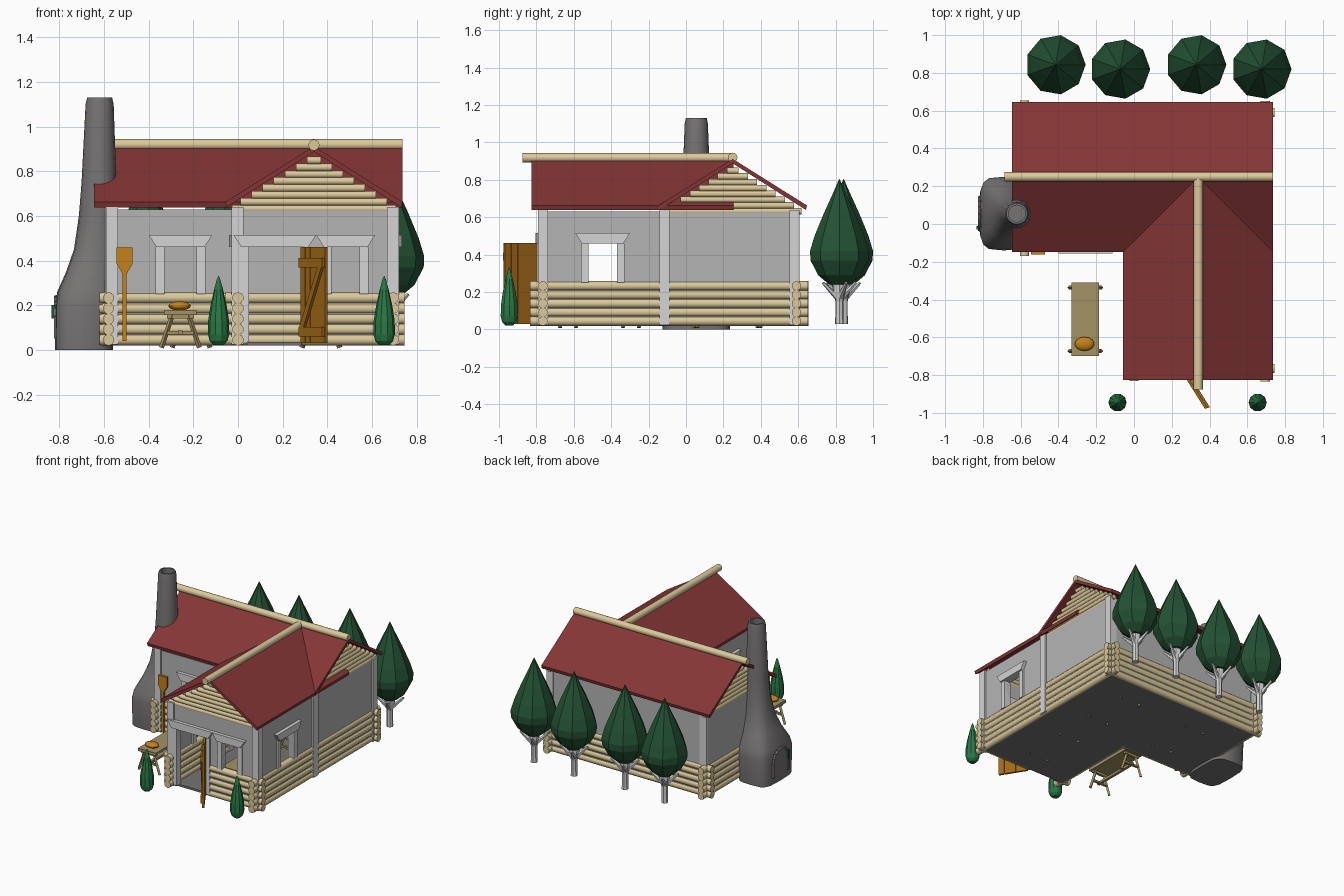
import bpy, bmesh, math
from mathutils import Vector, Matrix

if "Cube" in bpy.data.objects:
    bpy.data.objects.remove(bpy.data.objects["Cube"])

def mat(name, *rgb):
    m = bpy.data.materials.new(name)
    m.diffuse_color = (*rgb, 1)
    m.use_nodes = True
    m.node_tree.nodes["Principled BSDF"].inputs["Base Color"].default_value = m.diffuse_color
    return m

RED = mat("roof red", .235, .036, .036)
LOG = mat("pale log", .72, .59, .33)
TAN = mat("table tan", .37, .29, .13)
BROWN = mat("door brown", .36, .14, .008)
ORANGE = mat("baked orange", .56, .22, .01)
STONE = mat("stone grey", .18, .17, .17)
PINE = mat("dark green", .017, .085, .035)
SHRUB = mat("shrub green", .022, .19, .06)
WALL = mat("wall grey", .46, .46, .46)
TRIM = mat("trim light grey", .66, .66, .66)

# ---------- helpers ----------
def make(name, bm, m, smooth=False):
    bmesh.ops.recalc_face_normals(bm, faces=bm.faces)
    me = bpy.data.meshes.new(name)
    bm.to_mesh(me); bm.free()
    me.materials.append(m)
    o = bpy.data.objects.new(name, me)
    bpy.context.collection.objects.link(o)
    if smooth:
        bpy.ops.object.select_all(action='DESELECT')
        o.select_set(True)
        bpy.context.view_layer.objects.active = o
        bpy.ops.object.shade_smooth_by_angle(angle=math.radians(40))
    return o

def loft(bm, rings, caps=True):
    rs = [[bm.verts.new(p) for p in r] for r in rings]
    n = len(rs[0])
    for a, b in zip(rs, rs[1:]):
        for i in range(n):
            bm.faces.new((a[i], a[(i+1) % n], b[(i+1) % n], b[i]))
    if caps:
        bm.faces.new(rs[0][::-1]); bm.faces.new(rs[-1])

def prism(bm, axis, pts, a, b):
    """Extrude a (u, z) outline along x or y."""
    f = (lambda t, u, z: (t, u, z)) if axis == 'x' else (lambda t, u, z: (u, t, z))
    loft(bm, [[f(t, *p) for p in pts] for t in (a, b)])

def box(bm, x0, x1, y0, y1, z0, z1):
    prism(bm, 'x', [(y0, z0), (y1, z0), (y1, z1), (y0, z1)], x0, x1)

def rod(bm, p, q, r1, r2=None, n=10):
    p, q = Vector(p), Vector(q)
    d = q - p
    M = Matrix.Translation((p+q)/2) @ d.to_track_quat('Z', 'Y').to_matrix().to_4x4()
    bmesh.ops.create_cone(bm, cap_ends=True, segments=n, radius1=r1,
                          radius2=r1 if r2 is None else r2, depth=d.length, matrix=M)

def lathe(bm, x, y, prof, n):
    loft(bm, [[(x + r*math.cos(2*math.pi*i/n), y + r*math.sin(2*math.pi*i/n), z)
               for i in range(n)] for z, r in prof])

def along(axis, t, f, z):
    return (t, f, z) if axis == 'x' else (f, t, z)

def slab(bm, axis, f, a, b, d0, d1, z0, z1):
    if axis == 'x': box(bm, a, b, f+d0, f+d1, z0, z1)
    else: box(bm, f+d0, f+d1, a, b, z0, z1)

X0, X1, X2 = -.58, 0, .695
Y0, Y1, Y2 = -.765, -.115, .59

# ---------- floor ----------
bm = bmesh.new()
box(bm, X0, X2, Y1, Y2, .02, .035)
box(bm, X1, X2, Y0, Y1, .02, .035)
make("floor", bm, STONE)

# ---------- walls with openings, frames with flared lintels ----------
# axis, fixed, start, end, openings (from, to, bottom), outward direction
W = .25
walls = [("front", 'x', Y0, X1, X2, [(.05, .28, .035), (.42, .545, W)], -1),
         ("porch", 'x', Y1, X0, X1, [(-.33, -.185, W)], -1),
         ("back", 'x', Y2, X0, X2, [], 1),
         ("left", 'y', X0, Y1, Y2, [], -1),
         ("wing_left", 'y', X1, Y0, Y1, [(-.522, -.37, W)], -1),
         ("right", 'y', X2, Y0, Y2, [(-.522, -.37, W)], 1)]
for name, ax, f, a, b, holes, s in walls:
    bm, fr, t = bmesh.new(), bmesh.new(), a
    for o0, o1, zb in holes:
        slab(bm, ax, f, t, o0, -.015, .015, .03, .63)
        slab(bm, ax, f, o0, o1, -.015, .015, .46, .63)
        if zb > .1:
            slab(bm, ax, f, o0, o1, -.015, .015, .03, zb)
        for j0, j1 in ((o0-.04, o0), (o1, o1+.04)):
            slab(fr, ax, f, j0, j1, -.026, .026, zb, .46)
        prism(fr, 'y' if ax == 'x' else 'x',
              [(o0-.035, .46), (o1+.035, .46), (o1+.07, .515), (o0-.07, .515)],
              f - s*.022, f + s*.04)
        t = o1
    slab(bm, ax, f, t, b, -.015, .015, .03, .63)
    make(name + "_wall", bm, WALL)
    if holes: make(name + "_frames", fr, TRIM)
    else: fr.free()

# ---------- corner posts ----------
bm = bmesh.new()
for x, y in ((X0+.015, Y1), (X0+.015, Y2-.01), (X1-.002, Y0), (X1, Y1), (X2, Y0), (X2, Y1), (X2, Y2-.01)):
    box(bm, x-.027, x+.027, y-.027, y+.027, .025, .64)
make("corner_posts", bm, TRIM)

# ---------- lower log courses ----------
courses = [('x', Y0, -.055, .04), ('x', Y0, .285, .745), ('x', Y1, -.62, .02), ('x', Y2, -.63, .745),
           ('y', X0, -.17, .655), ('y', X1, -.83, -.09), ('y', X2, -.835, .65)]
bm = bmesh.new()
for ax, f, a, b in courses:
    for i in range(5):
        z = .045 + .047*i
        rod(bm, along(ax, a, f, z), along(ax, b, f, z), .0255)
make("wall_logs", bm, LOG, True)

# ---------- gable logs ----------
bm = bmesh.new()
for ax, f, c in (('x', Y0, .34), ('y', X0, .25), ('y', X2, .25)):
    for i in range(8):
        z = .632 + .031*i
        h = min(.367, .392 - (z + .016 - .639)/.627)
        rod(bm, along(ax, c-h, f, z), along(ax, c+h, f, z), .0175)
make("gable_logs", bm, LOG, True)

# ---------- two crossing roofs and ridge poles ----------
E, R, T, H = .663, .912, .024, .397
for name, ax, c, a, b in (("main_roof", 'x', .25, -.645, .737), ("wing_roof", 'y', .34, -.825, .255)):
    bm = bmesh.new()
    prism(bm, ax, [(c-H, E), (c, R), (c+H, E), (c+H-.006, E-T), (c, R-T), (c-H+.006, E-T)], a, b)
    make(name, bm, RED)
bm = bmesh.new()
rod(bm, (-.685, .25, .92), (.737, .25, .92), .025, n=12)
rod(bm, (.34, -.875, .918), (.34, .25, .918), .025, n=12)
make("ridge_poles", bm, LOG, True)

# ---------- oven and chimney: lofted superellipses ----------
rings = [(0, -.69, .13, .18, 4), (.2, -.688, .13, .195, 4), (.26, -.682, .128, .185, 3.5),
         (.35, -.665, .105, .14, 3), (.45, -.645, .09, .105, 2.5), (.6, -.63, .083, .085, 2),
         (.75, -.623, .078, .076, 2), (1.1, -.62, .063, .062, 2), (1.13, -.62, .056, .056, 2),
         (1.13, -.62, .045, .045, 2), (.95, -.62, .045, .045, 2)]
def sup(v, p): return math.copysign(abs(v)**(2/p), v)
N = 16
bm = bmesh.new()
loft(bm, [[(cx + hx*sup(math.cos(2*math.pi*i/N), p), .055 + hy*sup(math.sin(2*math.pi*i/N), p), z)
           for i in range(N)] for z, cx, hx, hy, p in rings])
make("oven_chimney", bm, STONE, True)
# arched oven door with rim and handle
arch = [(.055 + .085*math.cos(math.pi*i/8), .15 + .085*math.sin(math.pi*i/8)) for i in range(9)]
arch = [(.14, .05)] + arch + [(-.03, .05)]
bm = bmesh.new()
prism(bm, 'x', arch, -.822, -.78)
for p, q in zip(arch, arch[1:]):
    rod(bm, (-.815, *p), (-.815, *q), .012, n=6)
make("oven_door", bm, STONE)
bm = bmesh.new()
box(bm, -.835, -.815, -.03, -.01, .14, .2)
make("oven_handle", bm, PINE)

# ---------- open plank door with Z brace ----------
bm = bmesh.new()
L = .208
for i in range(5):
    box(bm, i*L/5 + .001, (i+1)*L/5 - .001, -.007, .007, .03, .462)
for z in (.06, .37):
    box(bm, .005, L-.005, -.02, -.006, z, z+.042)
prism(bm, 'y', [(.01, .1), (.045, .1), (L-.01, .372), (L-.045, .372)], -.02, -.006)
door = make("plank_door", bm, BROWN)
door.location = (.285, -.797, 0)
door.rotation_euler.z = math.atan2(-.175, .11)

# ---------- trestle tables: one outside, three indoors ----------
for k, (x, y) in enumerate(((-.258, -.505), (.372, .23), (.37, -.42), (-.21, .215))):
    bm = bmesh.new()
    box(bm, x-.073, x+.073, y-.195, y+.195, .157, .178)
    box(bm, x-.01, x+.01, y-.185, y+.185, .068, .086)
    for s in (-1, 1):
        t = y + s*.168
        for e in (-1, 1):
            rod(bm, (x+e*.035, t, .16), (x+e*.085, t, .01), .011, n=4)
        box(bm, x-.062, x+.062, t-.008, t+.008, .07, .084)
        box(bm, x-.06, x+.06, t-.01, t+.01, .14, .158)
    make(f"trestle_table_{k+1}", bm, TAN)

# ---------- bread and baker's paddle ----------
bm = bmesh.new()
bmesh.ops.create_uvsphere(bm, u_segments=14, v_segments=8, radius=1,
    matrix=Matrix.Translation((-.262, -.635, .197)) @ Matrix.Diagonal((.052, .037, .02, 1)))
make("bread", bm, ORANGE, True)
bm = bmesh.new()
half = [(.009, .04), (.009, .34), (.02, .36), (.036, .385), (.036, .458)]
prism(bm, 'y', [(-.508+u, z) for u, z in half] + [(-.508-u, z) for u, z in half[::-1]], -.162, -.146)
make("bread_paddle", bm, ORANGE)

# ---------- front shrubs ----------
for side, x in (("left", -.087), ("right", .655)):
    bm = bmesh.new()
    lathe(bm, x, -.945, [(.022, .022), (.04, .04), (.07, .048), (.13, .047), (.2, .036),
                         (.27, .02), (.315, .008), (.332, .001)], 10)
    make(side + "_shrub", bm, SHRUB)

# ---------- back trees with forked trunks ----------
for k, (x, y) in enumerate(((-.415, .843), (-.073, .82), (.33, .843), (.675, .82))):
    bm = bmesh.new()
    lathe(bm, x, y, [(.24, .055), (.29, .115), (.37, .157), (.42, .159), (.5, .135),
                     (.62, .085), (.73, .034), (.805, .001)], 9)
    make(f"tree_crown_{k+1}", bm, PINE)
    bm = bmesh.new()
    lathe(bm, x, y, [(.03, .024), (.08, .022), (.15, .022), (.2, .035), (.26, .04)], 7)
    for i in range(4):
        a = i*math.pi/2 + .4
        c, s = math.cos(a), math.sin(a)
        rod(bm, (x, y, .16), (x+.095*c, y+.095*s, .25), .018, .008, 5)
    make(f"tree_trunk_{k+1}", bm, TRIM)
